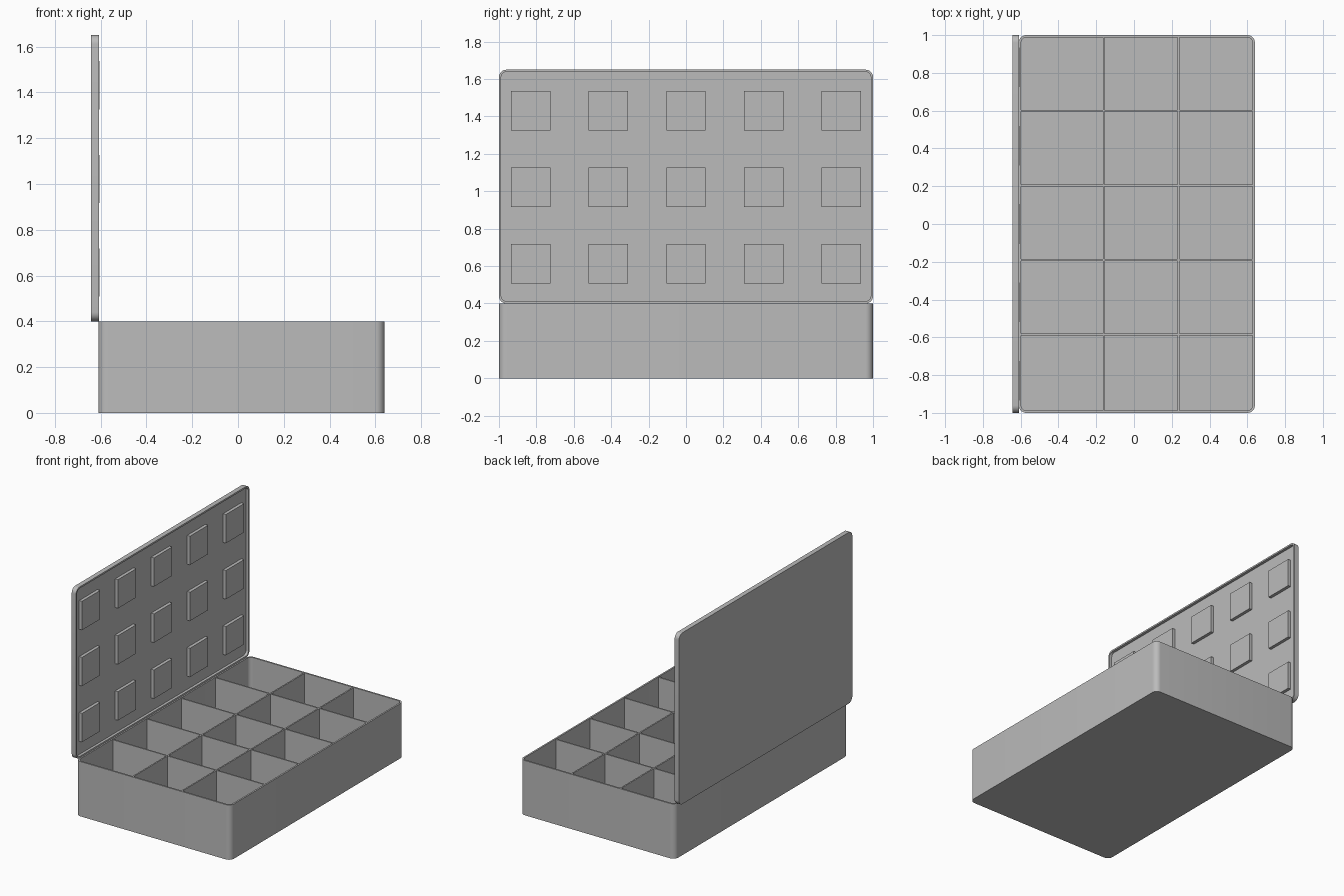
import bpy
import bmesh
from math import pi, cos, sin
from mathutils import Matrix, Vector

cube = bpy.data.objects.get("Cube")
if cube:
    bpy.data.objects.remove(cube)

grey = bpy.data.materials.new("plain grey")
grey.use_nodes = True
GREY = (0.5, 0.5, 0.5, 1)
grey.diffuse_color = GREY
grey.node_tree.nodes["Principled BSDF"].inputs["Base Color"].default_value = GREY

WALL = 0.012
WIDTH, LENGTH = 1.25, 2.0
BOX_X = 0.015          # centre of the box
BOX_H = 0.4
PITCH = 0.395          # compartment spacing


def finish(name, bm):
    bmesh.ops.recalc_face_normals(bm, faces=bm.faces)
    mesh = bpy.data.meshes.new(name)
    bm.to_mesh(mesh)
    bm.free()
    mesh.materials.append(grey)
    obj = bpy.data.objects.new(name, mesh)
    bpy.context.collection.objects.link(obj)
    return obj


def rounded_loop(bm, w, l, r, z, steps=8):
    """Ring of vertices round a rectangle with rounded corners."""
    verts = []
    for k, (sx, sy) in enumerate([(1, 1), (-1, 1), (-1, -1), (1, -1)]):
        for i in range(steps + 1):
            a = (k + i / steps) * pi / 2
            verts.append(bm.verts.new((sx * (w / 2 - r) + r * cos(a),
                                       sy * (l / 2 - r) + r * sin(a), z)))
    return verts


def tray(name, w, l, h, floor, r, matrix):
    """Open rounded tray: outer skin, rim, inner skin and floor."""
    bm = bmesh.new()
    inner = (w - 2 * WALL, l - 2 * WALL, r - WALL)
    rings = [rounded_loop(bm, w, l, r, 0), rounded_loop(bm, w, l, r, h),
             rounded_loop(bm, *inner, h), rounded_loop(bm, *inner, floor)]
    n = len(rings[0])
    for a, b in zip(rings, rings[1:]):
        for i in range(n):
            j = (i + 1) % n
            bm.faces.new((a[i], a[j], b[j], b[i]))
    bm.faces.new(rings[0])
    bm.faces.new(rings[-1])
    bm.transform(matrix)
    obj = finish(name, bm)
    bpy.ops.object.select_all(action="DESELECT")
    obj.select_set(True)
    bpy.context.view_layer.objects.active = obj
    bpy.ops.object.shade_smooth_by_angle()


def block(name, low, high):
    low, high = Vector(low), Vector(high)
    bm = bmesh.new()
    bmesh.ops.create_cube(bm, size=1, matrix=Matrix.Translation((low + high) / 2)
                          @ Matrix.Diagonal((*(high - low), 1)))
    finish(name, bm)


# Box
tray("box", WIDTH, LENGTH, BOX_H, WALL, 0.04, Matrix.Translation((BOX_X, 0, 0)))

# Dividers, counted from the +x wall and from the middle in y
left, right = BOX_X - WIDTH / 2 + WALL, BOX_X + WIDTH / 2 - WALL
end = LENGTH / 2 - WALL
top = BOX_H - 0.004
half = 0.005
for i in range(2):
    x = -0.16 + i * PITCH
    block(f"long_divider_{i + 1}", (x - half, -end, WALL), (x + half, end, top))
for i in range(4):
    y = 0.007 + (i - 1.5) * PITCH
    block(f"cross_divider_{i + 1}", (left, y - half, WALL), (right, y + half, top))

# Lid, standing upright behind the -x edge with its hollow facing +x
LID_X, LID_DEPTH, LID_FLOOR = -0.643, 0.035, 0.015
lid_z = BOX_H + WIDTH / 2
tray("lid", WIDTH, LENGTH, LID_DEPTH, LID_FLOOR, 0.04,
     Matrix.Translation((LID_X, 0, lid_z)) @ Matrix.Rotation(pi / 2, 4, "Y"))

# Square pads inside the lid
PAD = 0.105
for row in range(3):
    z = 0.613 + row * 0.409
    for col in range(5):
        y = (col - 2) * 0.415
        block(f"lid_pad_{row + 1}_{col + 1}",
              (LID_X + LID_FLOOR, y - PAD, z - PAD),
              (LID_X + LID_DEPTH + 0.003, y + PAD, z + PAD))
